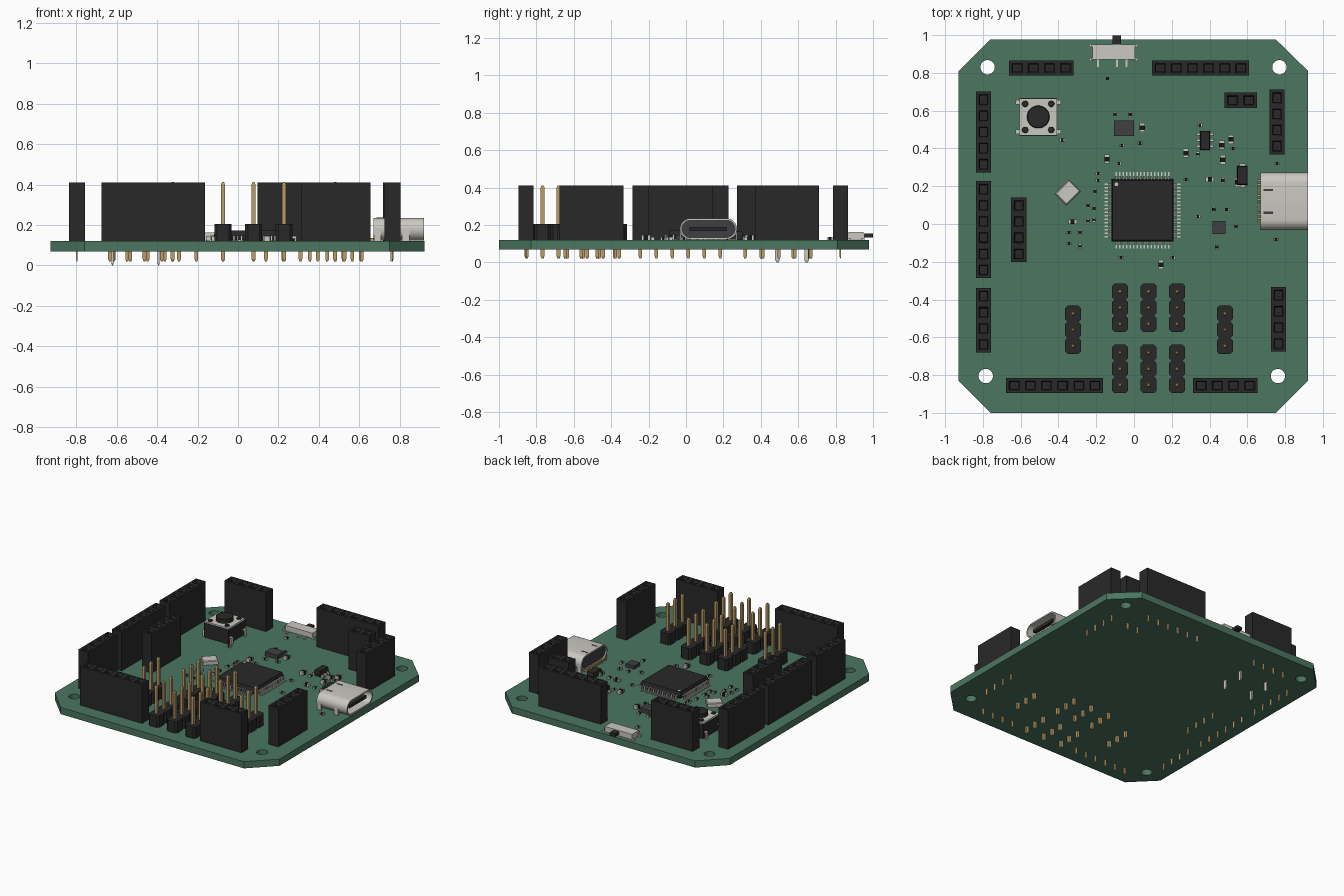
import bpy, bmesh
from math import cos, sin, pi, sqrt

if "Cube" in bpy.data.objects:
    bpy.data.objects.remove(bpy.data.objects["Cube"])

TOP = 0.12      # board top surface
P = 0.0855      # pin pitch
COL = dict(green=(0.07, 0.18, 0.12), black=(0.022, 0.022, 0.022), gold=(0.5, 0.34, 0.14),
           silver=(0.6, 0.58, 0.54), grey=(0.05, 0.05, 0.055), dark=(0.008, 0.008, 0.008))
MATS = {}
for k, c in COL.items():
    MATS[k] = bpy.data.materials.new(k)
    MATS[k].diffuse_color = (*c, 1)


def part(name, bm, col, smooth=False):
    bmesh.ops.recalc_face_normals(bm, faces=bm.faces)
    me = bpy.data.meshes.new(name)
    bm.to_mesh(me)
    bm.free()
    ob = bpy.data.objects.new(name, me)
    bpy.context.collection.objects.link(ob)
    me.materials.append(MATS[col])
    if smooth:
        shade(ob)
    return ob


def shade(ob):
    bpy.ops.object.select_all(action='DESELECT')
    ob.select_set(True)
    bpy.context.view_layer.objects.active = ob
    bpy.ops.object.shade_smooth_by_angle()


def loft(bm, x, y, rings, n=4, ang=0.0):
    """Stack of (z, width, depth) rings: boxes for n=4, round otherwise."""
    k, off = (sqrt(2), pi / 4) if n == 4 else (1, 0)
    loops = []
    for z, w, d in rings:
        loop = []
        for i in range(n):
            a = off + 2 * pi * i / n
            px, py = k * w / 2 * cos(a), k * d / 2 * sin(a)
            loop.append(bm.verts.new((x + px * cos(ang) - py * sin(ang),
                                      y + px * sin(ang) + py * cos(ang), z)))
        loops.append(loop)
    bm.faces.new(loops[0][::-1])
    bm.faces.new(loops[-1])
    for a, b in zip(loops, loops[1:]):
        for i in range(n):
            j = (i + 1) % n
            bm.faces.new((a[i], a[j], b[j], b[i]))


def box(bm, x, y, z0, z1, w, d, ang=0.0):
    loft(bm, x, y, [(z0, w, d), (z1, w, d)], ang=ang)


def pin(bm, x, y, z0, z1, w, d):
    loft(bm, x, y, [(z0, w * .5, d * .5), (z0 + .012, w, d), (z1 - .012, w, d), (z1, w * .5, d * .5)])


def plate(name, outlines, depth, col):
    """Flat shape extruded by depth; inner outlines become holes."""
    cu = bpy.data.curves.new(name, 'CURVE')
    cu.dimensions, cu.fill_mode, cu.extrude = '2D', 'BOTH', depth / 2
    for pts in outlines:
        s = cu.splines.new('POLY')
        s.points.add(len(pts) - 1)
        for q, (x, y) in zip(s.points, pts):
            q.co = (x, y, 0, 1)
        s.use_cyclic_u = True
    ob = bpy.data.objects.new(name, cu)
    bpy.context.collection.objects.link(ob)
    bpy.ops.object.select_all(action='DESELECT')
    ob.select_set(True)
    bpy.context.view_layer.objects.active = ob
    bpy.ops.object.convert(target='MESH')
    ob = bpy.context.object
    ob.data.materials.clear()
    ob.data.materials.append(MATS[col])
    shade(ob)
    return ob


# circuit board with cut corners and mounting holes
outline = [(-.76, -1), (.75, -1), (.922, -.83), (.922, .81), (.75, .978), (-.76, .978), (-.928, .81), (-.928, -.83)]
holes = [[(hx + .038 * cos(2 * pi * i / 32), hy + .038 * sin(2 * pi * i / 32)) for i in range(32)]
         for hx, hy in [(-.775, .83), (.77, .83), (-.785, -.805), (.762, -.805)]]
plate("circuit_board", [outline] + holes, .05, 'green').location.z = TOP - .025


# female socket strips
def socket(x, y, n, vertical):
    L = n * P
    bm = bmesh.new()
    w, d = (.08, L) if vertical else (L, .08)
    box(bm, x, y, TOP, .41, w, d)
    for i in range(1, n):
        t = -L / 2 + i * P
        co, no = ((x, y + t, 0), (0, 1, 0)) if vertical else ((x + t, y, 0), (1, 0, 0))
        bmesh.ops.bisect_plane(bm, geom=bm.verts[:] + bm.edges[:] + bm.faces[:], plane_co=co, plane_no=no)
    bm.normal_update()
    cells = [f for f in bm.faces if f.normal.z > .9]
    for thick, drop in [(.022, .0), (.008, .015), (.0005, .18)]:
        bmesh.ops.inset_individual(bm, faces=cells, thickness=thick)
        bmesh.ops.translate(bm, verts=list({v for f in cells for v in f.verts}), vec=(0, 0, -drop))
    part("socket_strip", bm, 'black')
    bm = bmesh.new()
    for i in range(n):
        t = (i - (n - 1) / 2) * P
        if vertical:
            pin(bm, x, y + t, .02, .26, .007, .018)
        else:
            pin(bm, x + t, y, .02, .26, .018, .007)
    part("socket_contacts", bm, 'gold')


for a in [(-.49, .825, 4, 0), (.352, .825, 6, 0), (.565, .655, 2, 0), (-.42, -.855, 6, 0), (.484, -.855, 4, 0),
          (-.797, .487, 5, 1), (-.797, -.03, 6, 1), (-.797, -.51, 4, 1), (-.61, -.03, 4, 1),
          (.765, -.505, 4, 1), (.757, .54, 4, 1)]:
    socket(*a)

# three-pin male headers with notched bases
for x, y in [(cx, cy) for cx in (-.074, .077, .228) for cy in (-.443, -.767)] + [(-.323, -.56), (.481, -.56)]:
    h, c = P / 2, .014
    side = []
    for i in (-1, 0, 1):
        m = i * P
        side += [(h - c, m - h), (h, m - h + c), (h, m + h - c)]
    side.append((h - c, P + h))
    prof = side + [(-px, py) for px, py in reversed(side)]
    bm = bmesh.new()
    lo = [bm.verts.new((x + px, y + py, TOP)) for px, py in prof]
    f = bm.faces.new(lo)
    r = bmesh.ops.extrude_face_region(bm, geom=[f], use_keep_orig=True)
    bmesh.ops.translate(bm, verts=[v for v in r['geom'] if isinstance(v, bmesh.types.BMVert)], vec=(0, 0, .085))
    part("pin_header_base", bm, 'black')
    bm = bmesh.new()
    for i in (-1, 0, 1):
        pin(bm, x, y + i * P, .02, .412, .02, .02)
    part("pin_header_pins", bm, 'gold')

# main processor: body, marker dot and gull-wing leads
mx, my = .045, .072
bm = bmesh.new()
loft(bm, mx, my, [(.125, .315, .315), (.147, .33, .33), (.172, .315, .315)])
part("processor", bm, 'black')
bm = bmesh.new()
loft(bm, mx - .138, my + .138, [(.171, .02, .02), (.173, .02, .02)], 16)
part("processor_marker", bm, 'silver')
bm = bmesh.new()
for i in range(16):
    t = (i - 7.5) * .0185
    for s in (-1, 1):
        for r, z0, z1, l in [(.169, .143, .149, .018), (.18, .121, .149, .006), (.192, .12, .126, .02)]:
            box(bm, mx + s * r, my + t, z0, z1, l, .009)
            box(bm, mx + t, my + s * r, z0, z1, .009, l)
part("processor_leads", bm, 'silver')

# push button
bx, by = -.507, .567
bm = bmesh.new()
box(bm, bx, by, .125, .232, .2, .2)
part("button_body", bm, 'black')
bm = bmesh.new()
box(bm, bx, by, .232, .242, .2, .195)
for sx in (-1, 1):
    for sy in (-1, 1):
        box(bm, bx + sx * .105, by + sy * .078, .165, .172, .03, .024)
        pin(bm, bx + sx * .114, by + sy * .078, 0, .172, .01, .024)
part("button_plate_and_legs", bm, 'silver')
bm = bmesh.new()
loft(bm, bx, by, [(.24, .12, .12), (.268, .12, .12), (.272, .112, .112)], 32)
for sx in (-1, 1):
    for sy in (-1, 1):
        loft(bm, bx + sx * .069, by + sy * .069, [(.24, .034, .034), (.25, .03, .03)], 16)
part("button_cap_and_rivets", bm, 'black', True)


# connector with hollow pill-shaped shell opening to +x
def pill(w, h, n=12):
    r, c = h / 2, w / 2 - h / 2
    return [(s * c + r * cos(a0 + pi * i / n), r * sin(a0 + pi * i / n))
            for s, a0 in [(1, -pi / 2), (-1, pi / 2)] for i in range(n + 1)]


uy, uz = .12, .179
for name, loops, x, d, col in [("usb_shell", [pill(.305, .112), pill(.285, .092)], .795, .25, 'silver'),
                               ("usb_back", [pill(.287, .094)], .74, .12, 'grey')]:
    ob = plate(name, loops, d, col)
    ob.rotation_euler = (pi / 2, 0, pi / 2)
    ob.location = (x, uy, uz)
bm = bmesh.new()
box(bm, .85, uy, .168, .19, .11, .2)
part("usb_tongue", bm, 'black')
bm = bmesh.new()
for i in range(12):
    box(bm, .667, uy + (i - 5.5) * .02, .12, .135, .03, .01)
part("usb_contacts", bm, 'gold')
bm = bmesh.new()
for x in (.69, .83):
    for s in (-1, 1):
        box(bm, x, uy + s * .148, .085, .18, .035, .008)
part("usb_tabs", bm, 'silver')
bm = bmesh.new()
for s in (-1, 1):
    box(bm, .71, uy + s * .06, .233, .236, .05, .012)
part("usb_slots", bm, 'grey')

# slide switch
bm = bmesh.new()
box(bm, -.108, .91, .123, .162, .225, .08)
for s in (-1, 1):
    for y in (.872, .946):
        box(bm, -.108 + s * .12, y, .12, .13, .02, .016)
        box(bm, -.108 + s * .114, y, .12, .155, .006, .016)
for x in (-.19, -.09, -.04):
    box(bm, x, .855, .12, .126, .011, .045)
part("switch_body", bm, 'silver')
bm = bmesh.new()
box(bm, -.092, .968, .133, .155, .044, .062)
part("switch_lever", bm, 'black')

# crystal
bm = bmesh.new()
loft(bm, -.35, .167, [(TOP, .105, .085), (.145, .105, .085), (.15, .095, .075)], ang=pi / 4)
part("crystal", bm, 'silver')

# small chips, with leads on the narrow ones
bm = bmesh.new()
box(bm, -.053, .507, TOP, .15, .105, .082)
box(bm, .45, -.018, TOP, .145, .07, .07)
part("flat_chips", bm, 'grey')
bm = bmesh.new()
loft(bm, .376, .443, [(.123, .045, .095), (.145, .052, .1), (.165, .045, .095)])
loft(bm, .574, .257, [(.123, .05, .09), (.145, .056, .1), (.165, .05, .09)])
part("narrow_chips", bm, 'black')
bm = bmesh.new()
for s in (-1, 1):
    for i in (-1, 0, 1):
        box(bm, .376 + s * .034, .443 + i * .032, .12, .135, .024, .013)
    box(bm, .574, .257 + s * .055, .12, .135, .03, .016)
part("narrow_chip_leads", bm, 'silver')


# tiny two-terminal components
def passives(name, spots, length, width, height, along_y):
    body, ends = bmesh.new(), bmesh.new()
    for x, y in spots:
        for bm, offs, l, w, h in [(body, (0,), .55, width, height * .95), (ends, (-.375, .375), .25, width * 1.03, height)]:
            for o in offs:
                o, ll = o * length, l * length
                if along_y:
                    box(bm, x, y + o, TOP, TOP + h, w, ll)
                else:
                    box(bm, x + o, y, TOP, TOP + h, ll, w)
    part(name + "_bodies", body, 'dark')
    part(name + "_terminals", ends, 'silver')


passives("large_components", [(.043, .51), (-.143, .343), (.143, -.215), (.275, .375), (.513, .448), (.47, .34),
                              (.55, .22), (.465, .418)], .048, .028, .026, True)
passives("wide_components", [(-.325, .012), (.402, .236)], .045, .024, .022, False)
passives("small_upright_components", [(-.14, .77), (-.1, .58), (-.02, .58), (-.207, .172), (-.212, .082), (-.212, .022),
                                      (-.244, .098), (-.244, .018), (-.286, -.045), (-.286, -.117), (.47, .23),
                                      (.338, .37), (.422, .077), (.438, -.122), (.54, -.013)], .028, .017, .015, True)
passives("small_flat_components", [(-.064, .416), (.032, .427), (-.08, .32), (-.19, .267), (-.19, .23), (-.344, -.045),
                                   (-.344, -.103), (-.38, .443), (-.069, -.178), (.206, -.178), (.349, .522),
                                   (.524, .4), (.275, .236), (.338, .04), (.49, .077), (.757, .32),
                                   (.752, -.082)], .028, .017, .015, False)

for m in bpy.data.materials:
    if m.users and not m.is_grease_pencil:
        m.use_nodes = True
        m.node_tree.nodes["Principled BSDF"].inputs["Base Color"].default_value = m.diffuse_color
